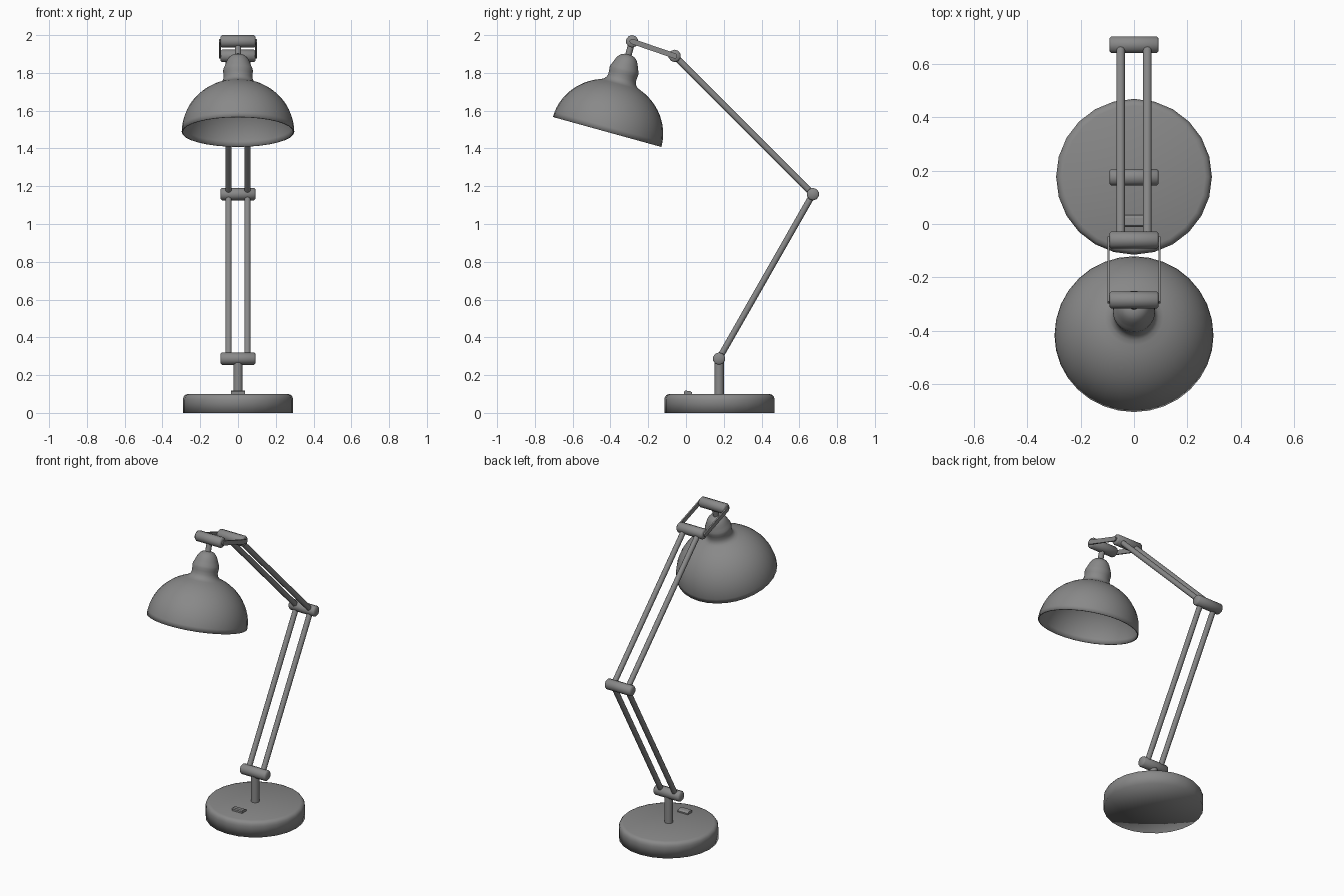
import bpy, bmesh, math
from mathutils import Vector

if "Cube" in bpy.data.objects:
    bpy.data.objects.remove(bpy.data.objects["Cube"])

metal = bpy.data.materials.new("dark_grey_metal")
metal.diffuse_color = (0.25, 0.25, 0.25, 1)
metal.use_nodes = True
metal.node_tree.nodes["Principled BSDF"].inputs["Base Color"].default_value = metal.diffuse_color


def finish(name, bm, angle=35):
    bmesh.ops.remove_doubles(bm, verts=bm.verts, dist=1e-5)
    bmesh.ops.recalc_face_normals(bm, faces=bm.faces)
    me = bpy.data.meshes.new(name)
    bm.to_mesh(me)
    bm.free()
    me.materials.append(metal)
    ob = bpy.data.objects.new(name, me)
    bpy.context.collection.objects.link(ob)
    bpy.ops.object.select_all(action='DESELECT')
    ob.select_set(True)
    bpy.context.view_layer.objects.active = ob
    bpy.ops.object.shade_smooth_by_angle(angle=math.radians(angle))
    return ob


def lathe(name, profile, origin, axis, sides, angle=35):
    """Revolve (radius, height) points about an axis through origin."""
    bm = bmesh.new()
    pts = [bm.verts.new((r, 0, h)) for r, h in profile]
    edges = [bm.edges.new(p) for p in zip(pts, pts[1:])]
    bmesh.ops.spin(bm, geom=pts + edges, cent=(0, 0, 0), axis=(0, 0, 1),
                   angle=2 * math.pi, steps=sides, use_merge=True)
    rot = Vector((0, 0, 1)).rotation_difference(Vector(axis).normalized())
    for v in bm.verts:
        v.co = rot @ v.co + Vector(origin)
    return finish(name, bm, angle)


def rod(name, a, b, radius, sides=12, bevel=0.0):
    a, b = Vector(a), Vector(b)
    n = (b - a).length
    prof = [(0, 0), (radius - bevel, 0), (radius, bevel),
            (radius, n - bevel), (radius - bevel, n), (0, n)]
    return lathe(name, prof, a, b - a, sides, 50)


def prism(name, yz, x0, x1):
    """Extrude a y-z outline along x."""
    bm = bmesh.new()
    f = bm.faces.new([bm.verts.new((x0, y, z)) for y, z in yz])
    ext = bmesh.ops.extrude_face_region(bm, geom=[f])
    bmesh.ops.translate(bm, vec=(x1 - x0, 0, 0),
                        verts=[v for v in ext['geom'] if isinstance(v, bmesh.types.BMVert)])
    return finish(name, bm, 30)


# Pivot positions (y, z)
shoulder, elbow, wrist, head = (0.175, 0.287), (0.672, 1.158), (-0.06, 1.89), (-0.285, 1.967)

# Base (smooth all round), post and switch
lathe("base", [(0, 0), (0.292, 0), (0.292, 0.07), (0.289, 0.084), (0.281, 0.095),
               (0.267, 0.1), (0, 0.1)], (0, 0.177, 0), (0, 0, 1), 24, 180)
rod("post", (0, 0.175, 0.09), (0, 0.175, 0.287), 0.025, 16)
prism("switch", [(-0.01, 0.095), (0.033, 0.095), (0.033, 0.108), (0.022, 0.116),
                 (-0.005, 0.118), (-0.01, 0.112)], -0.036, 0.036)

# Cross-bar joints
for name, (y, z) in (("shoulder_joint", shoulder), ("elbow_joint", elbow),
                     ("wrist_joint", wrist), ("head_joint", head)):
    rod(name, (-0.092, y, z), (0.092, y, z), 0.033, 10, 0.007)

# Paired arm rods and thin top link plates
d = (Vector(head) - Vector(wrist)).normalized()
n = Vector((-d.y, d.x))
for side, s in (("left", -1), ("right", 1)):
    rod("lower_arm_" + side, (s * 0.05, *shoulder), (s * 0.05, *elbow), 0.0165)
    rod("upper_arm_" + side, (s * 0.05, *elbow), (s * 0.05, *wrist), 0.0165)
    outline = []
    for centre, start in ((Vector(head), 90), (Vector(wrist), 270)):
        for i in range(5):
            t = math.radians(start - i * 45)
            outline.append(centre + 0.014 * (d * math.cos(t) + n * math.sin(t)))
    prism("link_plate_" + side, outline, s * 0.091, s * 0.1)

# Tilted shade: its axis runs from the rim centre to the head joint
rim = Vector((0, -0.4175, 1.4875))
axis = (Vector((0, *head)) - rim).normalized()
rod("shade_stem", rim + axis * 0.40, (0, *head), 0.017)
dome = []
for i in range(13):
    t = math.radians(68.5 * i / 12)
    dome.append((0.298 * math.cos(t), 0.28 * math.sin(t)))
socket = [(0.092, 0.268), (0.081, 0.281), (0.076, 0.297), (0.077, 0.318), (0.079, 0.335),
          (0.077, 0.347), (0.071, 0.36), (0.066, 0.373), (0.060, 0.388),
          (0.051, 0.404), (0.038, 0.417), (0.02, 0.424), (0, 0.426)]
shade = lathe("shade", dome + socket, rim, axis, 32, 50)
sol = shade.modifiers.new("thickness", 'SOLIDIFY')
sol.thickness = 0.006
sol.offset = -1
